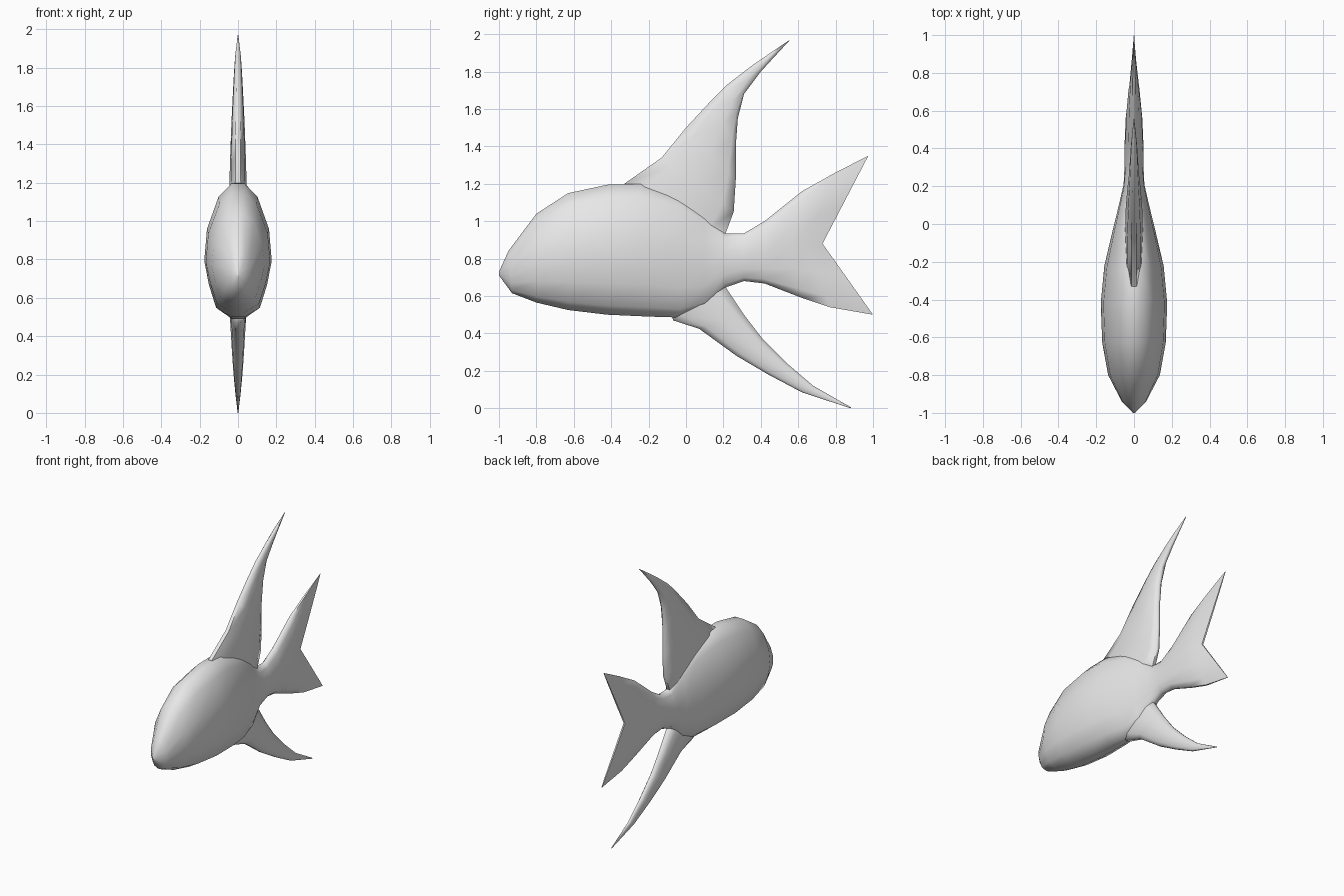
import bpy, bmesh, math
from mathutils import Vector

cube = bpy.data.objects.get("Cube")
if cube:
    bpy.data.objects.remove(cube, do_unlink=True)

# Single plain grey
grey = bpy.data.materials.new("plain grey")
grey.use_nodes = True
grey.diffuse_color = (0.8, 0.8, 0.8, 1)
grey.node_tree.nodes["Principled BSDF"].inputs["Base Color"].default_value = (0.8, 0.8, 0.8, 1)


def loft(name, ribs, section, mid_t=0.5):
    """Skin mirrored ribs. Rib: (start, end, half width[, bend point]) in (y, z);
    section: (position along rib, share of half width)."""
    bm = bmesh.new()
    rings = []
    for start, end, width, *bend in ribs:
        a, b = Vector(start), Vector(end)
        mid = Vector(bend[0]) if bend else a.lerp(b, mid_t)
        side = []
        for t, f in section:
            p = a.lerp(mid, t / mid_t) if t <= mid_t else mid.lerp(b, (t - mid_t) / (1 - mid_t))
            side.append((f * width, p.x, p.y))
        ring = side + [(-x, y, z) for x, y, z in reversed(side)]
        rings.append([bm.verts.new(c) for c in ring])
    n = len(rings[0])
    for r0, r1 in zip(rings, rings[1:]):
        for i in range(n):
            j = (i + 1) % n
            bm.faces.new((r0[i], r0[j], r1[j], r1[i]))
    # Close both ends with strips so bent ends stay clean
    for ring in (rings[0], rings[-1]):
        for i in range(n // 2 - 1):
            bm.faces.new((ring[i], ring[i + 1], ring[n - 2 - i], ring[n - 1 - i]))
    bmesh.ops.remove_doubles(bm, verts=bm.verts, dist=0.0005)
    bmesh.ops.recalc_face_normals(bm, faces=bm.faces)
    mesh = bpy.data.meshes.new(name)
    bm.to_mesh(mesh)
    bm.free()
    mesh.materials.append(grey)
    obj = bpy.data.objects.new(name, mesh)
    bpy.context.collection.objects.link(obj)
    bpy.ops.object.select_all(action='DESELECT')
    obj.select_set(True)
    bpy.context.view_layer.objects.active = obj
    bpy.ops.object.shade_smooth_by_angle(angle=math.radians(70))
    return obj


# Body and forked tail, nose to tail, ribs run belly to back
body_section = [(0, .2), (.07, .65), (.24, .86), (.42, 1), (.66, .92), (.9, .58), (1, .2)]
loft("body_and_tail", [
    ((-1.0, .71), (-1.0, .73), .006),
    ((-.93, .615), (-.95, .84), .065),
    ((-.8, .565), (-.8, 1.04), .137),
    ((-.63, .525), (-.63, 1.15), .168),
    ((-.42, .5), (-.42, 1.195), .176),
    ((-.2, .49), (-.25, 1.2), .157),
    ((-.03, .485), (-.03, 1.14), .112),
    ((.1, .53), (.1, 1.05), .08),
    ((.21, .645), (.21, .935), .055),
    ((.31, .68), (.31, .935), .05),
    ((.42, .667), (.42, 1.0), .05),
    ((.62, .59), (.62, 1.16), .044, (.56, .86)),
    ((.77, .54), (.79, 1.255), .032, (.65, .88)),
    ((1.0, .5), (.975, 1.35), .006, (.73, .88)),
], body_section, 0.42)

# Fins, root to tip, ribs run leading to trailing edge
fin_section = [(0, .3), (.15, .8), (.5, 1), (.85, .75), (1, .25)]
loft("dorsal_fin", [
    ((-.3, 1.1), (.15, .86), .05),
    ((-.33, 1.2), (.21, .93), .048),
    ((-.13, 1.34), (.255, 1.05), .045),
    ((0, 1.5), (.266, 1.22), .04),
    ((.13, 1.64), (.266, 1.4), .034),
    ((.22, 1.73), (.277, 1.55), .028),
    ((.35, 1.83), (.31, 1.68), .022),
    ((.44, 1.892), (.4, 1.8), .016),
    ((.555, 1.97), (.553, 1.966), .002),
], fin_section)

loft("belly_fin", [
    ((-.08, .54), (.12, .72), .05),
    ((-.07, .47), (.21, .65), .048),
    ((.07, .425), (.31, .5), .04),
    ((.27, .28), (.41, .37), .032),
    ((.44, .18), (.54, .24), .024),
    ((.62, .085), (.68, .12), .014),
    ((.88, 0), (.882, .005), .002),
], fin_section)
